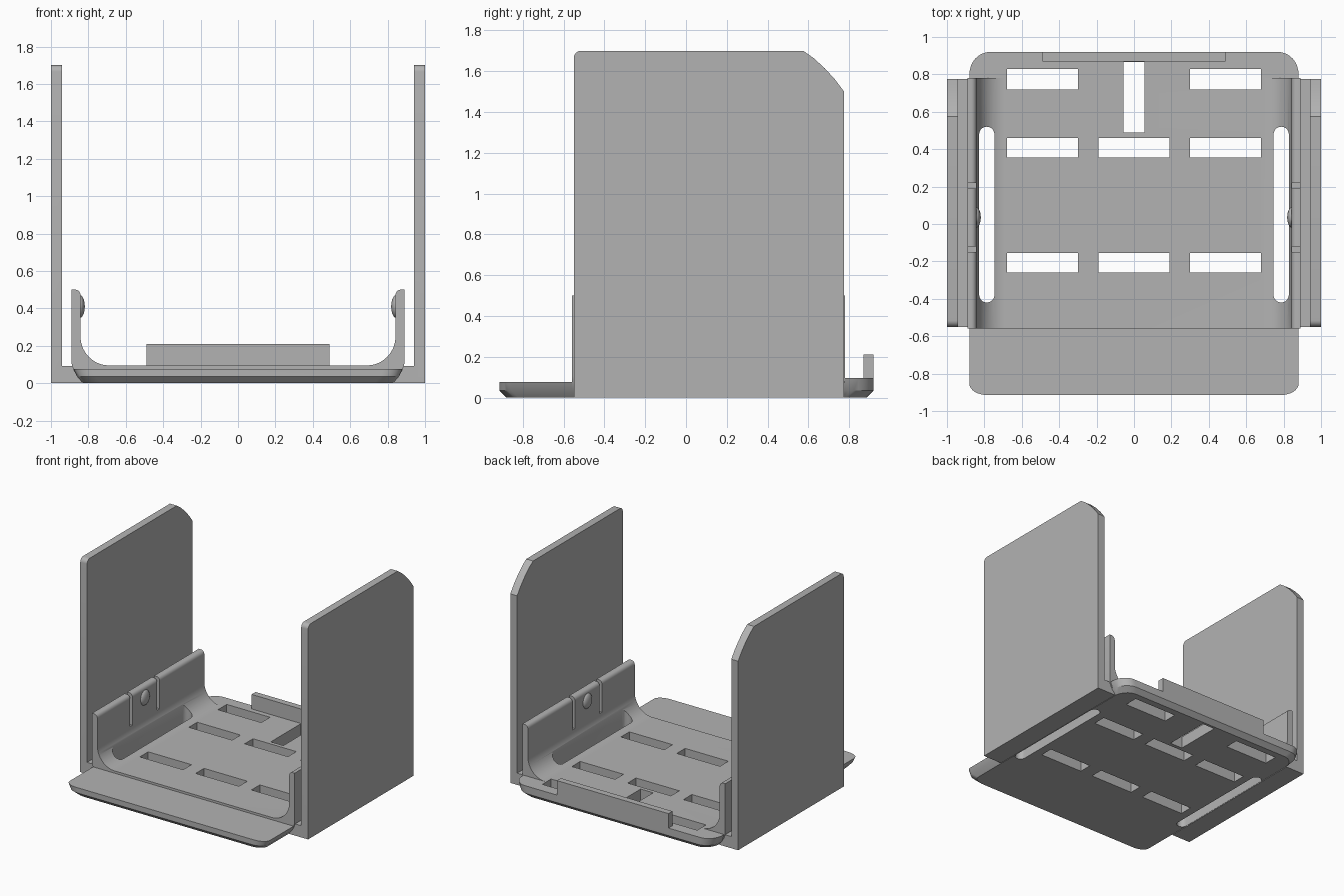
import bpy, bmesh
from math import sin, cos, pi, radians

if "Cube" in bpy.data.objects:
    bpy.data.objects.remove(bpy.data.objects["Cube"], do_unlink=True)

grey = bpy.data.materials.new("plain grey")
grey.use_nodes = True
grey.diffuse_color = (0.45, 0.45, 0.45, 1)
grey.node_tree.nodes["Principled BSDF"].inputs["Base Color"].default_value = (0.45, 0.45, 0.45, 1)


def finish(name, bm):
    bmesh.ops.recalc_face_normals(bm, faces=bm.faces)
    mesh = bpy.data.meshes.new(name)
    bm.to_mesh(mesh)
    bm.free()
    mesh.materials.append(grey)
    obj = bpy.data.objects.new(name, mesh)
    bpy.context.collection.objects.link(obj)
    return obj


def loft(bm, rings):
    """Skin a stack of equal rings and cap both ends."""
    rows = [[bm.verts.new(p) for p in ring] for ring in rings]
    n = len(rows[0])
    for a, b in zip(rows, rows[1:]):
        for i in range(n):
            j = (i + 1) % n
            bm.faces.new((a[i], a[j], b[j], b[i]))
    bm.faces.new(rows[0][::-1])
    bm.faces.new(rows[-1])


def box(bm, x0, x1, y0, y1, z0, z1):
    loft(bm, [[(x0, y0, z), (x1, y0, z), (x1, y1, z), (x0, y1, z)] for z in (z0, z1)])


def arc(cx, cy, rx, ry, start, end, steps=10):
    angles = [radians(start + (end - start) * i / steps) for i in range(steps + 1)]
    return [(cx + rx * cos(a), cy + ry * sin(a)) for a in angles]


def boolean(target, tool, operation):
    mod = target.modifiers.new(operation, "BOOLEAN")
    mod.operation, mod.solver, mod.object = operation, "EXACT", tool
    bpy.context.view_layer.objects.active = target
    bpy.ops.object.modifier_apply(modifier=mod.name)
    bpy.data.objects.remove(tool, do_unlink=True)


def smooth(obj):
    bpy.ops.object.select_all(action="DESELECT")
    obj.select_set(True)
    bpy.context.view_layer.objects.active = obj
    bpy.ops.object.shade_smooth_by_angle(angle=radians(28))


# Channel: floor with two filleted, upright clip walls
half = [(0.83, 0), (0.86, 0.035), (0.88, 0.072), (0.89, 0.105), (0.89, 0.5), (0.87, 0.5)]
half += arc(0.87, 0.47, 0.028, 0.03, 90, 180, 5)[1:]
half[6:] = [(2 * 0.87 - x - 0.0, z) if x > 0.87 else (x, z) for x, z in half[6:]]
half += arc(0.69, 0.25, 0.152, 0.155, 0, -90, 14)
profile = half + [(-x, z) for x, z in reversed(half)]
bm = bmesh.new()
loft(bm, [[(x, y, z) for x, z in profile] for y in (-0.56, 0.78)])
base = finish("base_tray", bm)


# Front and back plates with rounded corners and a bevelled underside
def plate(name, side, y_in, y_out, rx, ry, top):
    bm = bmesh.new()
    rings = []
    for w, d, z in ((0.83, y_out - 0.035, 0), (0.86, y_out, 0.035), (0.88, y_out, top)):
        right = [(w, y_in)] + arc(w - rx, d - ry, rx, ry, 0, 90, 8)
        outline = right + [(-x, y) for x, y in reversed(right)]
        rings.append([(x, side * y, z) for x, y in outline])
    loft(bm, rings)
    return finish(name, bm)


boolean(base, plate("front_plate", -1, 0.5, 0.915, 0.1, 0.06, 0.077), "UNION")
boolean(base, plate("back_plate", 1, 0.7, 0.92, 0.11, 0.12, 0.095), "UNION")

# Back stop lip
bm = bmesh.new()
box(bm, -0.49, 0.49, 0.87, 0.92, 0.05, 0.21)
boolean(base, finish("back_lip", bm), "UNION")

# Openings: vents, centre slot, long rounded slots and clip slits
bm = bmesh.new()
for y0, y1, centres in ((0.72, 0.83, (-0.49, 0.49)),
                        (0.355, 0.46, (-0.49, 0, 0.49)),
                        (-0.26, -0.155, (-0.49, 0, 0.49))):
    for x in centres:
        box(bm, x - 0.19, x + 0.19, y0, y1, -0.1, 0.15)
box(bm, -0.055, 0.055, 0.49, 0.865, -0.1, 0.15)
for s in (-1, 1):
    r = 0.041
    slot = arc(s * 0.787, 0.52 - r, r, r, 0, 180) + arc(s * 0.787, -0.42 + r, r, r, 180, 360)
    loft(bm, [[(x, y, z) for x, y in slot] for z in (-0.1, 0.23)])
    for y in (0.205, -0.135):
        xs = sorted((s * 0.8, s * 0.95))
        box(bm, xs[0], xs[1], y - 0.015, y + 0.015, 0.25, 0.6)
boolean(base, finish("opening_cutter", bm), "DIFFERENCE")
smooth(base)

# Outer side panels with foot strips, and the clip bumps
panel = [(-0.55, 0), (0.775, 0), (0.775, 1.5)]
panel += [(0.73, 1.56), (0.68, 1.615), (0.625, 1.665), (0.575, 1.7)]
panel += arc(-0.515, 1.665, 0.035, 0.035, 90, 180, 6)
for s, label in ((1, "left"), (-1, "right")):
    bm = bmesh.new()
    loft(bm, [[(s * x, y, z) for y, z in panel] for x in (0.94, 1.0)])
    wall = finish(label + "_panel", bm)
    bm = bmesh.new()
    xs = sorted((s * 0.835, s * 0.96))
    box(bm, xs[0], xs[1], -0.55, 0.775, 0, 0.093)
    boolean(wall, finish("foot_strip", bm), "UNION")
    smooth(wall)

    bm = bmesh.new()
    bmesh.ops.create_uvsphere(bm, u_segments=24, v_segments=12, radius=1)
    for v in bm.verts:
        v.co = (s * 0.845 + v.co.x * 0.026, 0.035 + v.co.y * 0.055, 0.41 + v.co.z * 0.06)
    smooth(finish(label + "_clip_bump", bm))
